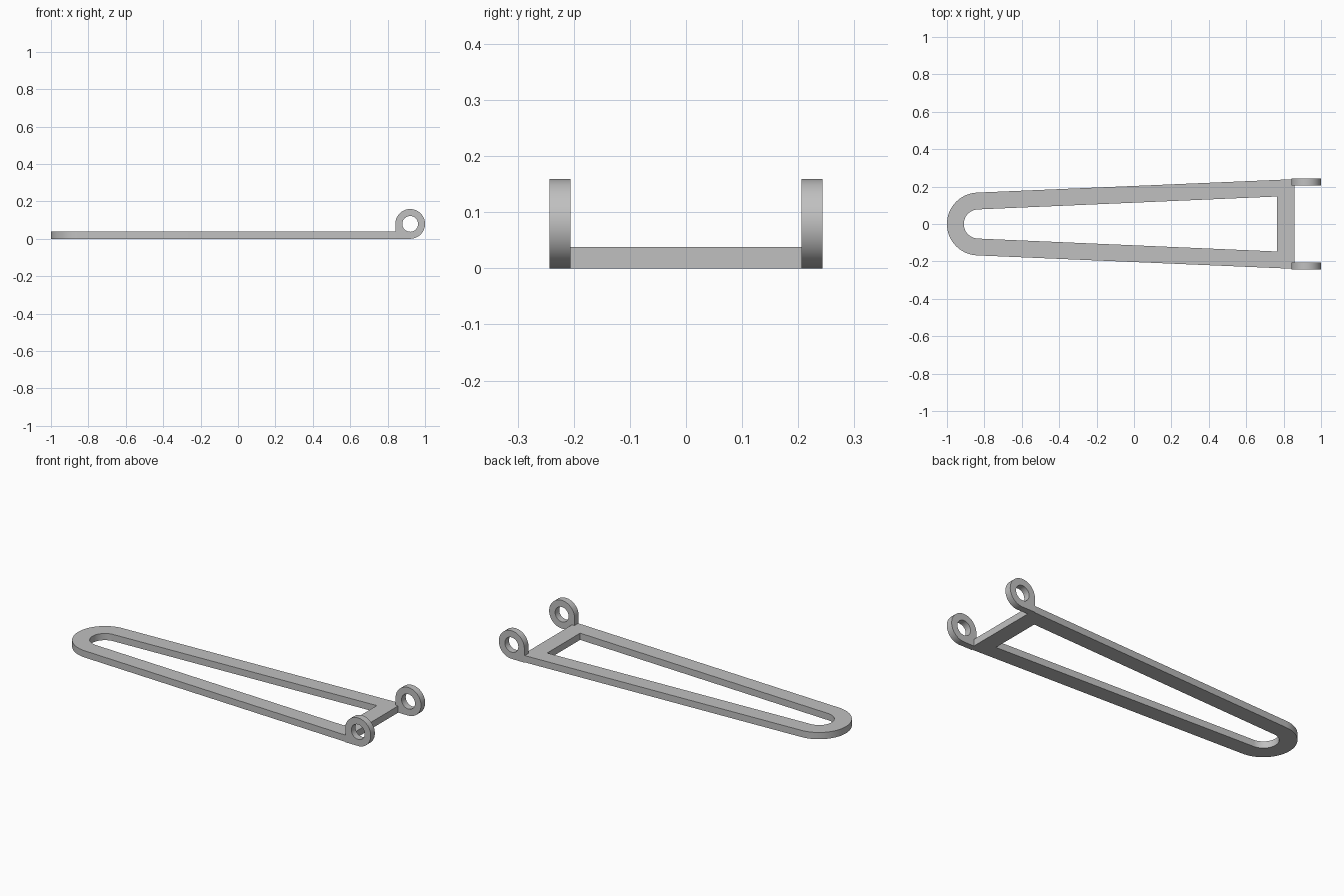
import bpy, bmesh
from math import sin, cos, radians
from mathutils import Matrix

cube = bpy.data.objects.get("Cube")
if cube:
    bpy.data.objects.remove(cube, do_unlink=True)

THICK = 0.038        # frame thickness
TAPER = 2.4          # side bar angle in degrees
EYE_R, HOLE_R = 0.0795, 0.042
EYE_X = 1 - EYE_R
EYE_Y, EYE_WIDTH = 0.2245, 0.037

grey = bpy.data.materials.new("plain grey")
grey.use_nodes = True
grey.diffuse_color = (0.53, 0.53, 0.53, 1)
grey.node_tree.nodes["Principled BSDF"].inputs["Base Color"].default_value = grey.diffuse_color


def arc(cx, cy, r, start, end, steps):
    angles = [radians(start + (end - start) * i / steps) for i in range(steps + 1)]
    return [(cx + r * cos(a), cy + r * sin(a)) for a in angles]


def extruded(name, loops, depth, matrix):
    """Solid from flat outlines; inner outlines become holes."""
    curve = bpy.data.curves.new(name, "CURVE")
    curve.dimensions = "2D"
    curve.fill_mode = "BOTH"
    curve.extrude = depth / 2
    for loop in loops:
        spline = curve.splines.new("POLY")
        spline.points.add(len(loop) - 1)
        spline.use_cyclic_u = True
        for point, (x, y) in zip(spline.points, loop):
            point.co = (x, y, 0, 1)
    temp = bpy.data.objects.new(name + " outline", curve)
    mesh = bpy.data.meshes.new_from_object(temp)
    bpy.data.objects.remove(temp)
    bpy.data.curves.remove(curve)
    # Weld caps to walls
    bm = bmesh.new()
    bm.from_mesh(mesh)
    bmesh.ops.remove_doubles(bm, verts=bm.verts, dist=1e-5)
    bmesh.ops.transform(bm, matrix=matrix, verts=bm.verts)
    bmesh.ops.recalc_face_normals(bm, faces=bm.faces)
    bm.to_mesh(mesh)
    bm.free()
    mesh.materials.clear()
    mesh.materials.append(grey)
    mesh.shade_smooth()
    mesh.set_sharp_from_angle(angle=radians(30))
    mesh.name = name
    obj = bpy.data.objects.new(name, mesh)
    bpy.context.collection.objects.link(obj)
    return obj


# Tapered frame with round end, long slot and narrow lip between the eyes
nose = (-0.832, 0)
bend = (90 + TAPER, 270 - TAPER, 40)
inner_y = EYE_Y - EYE_WIDTH / 2
outer = arc(*nose, 0.168, *bend) + [
    (0.841, -0.239), (0.841, -inner_y), (0.857, -inner_y),
    (0.857, inner_y), (0.841, inner_y), (0.841, 0.239)]
slot = arc(*nose, 0.078, *bend) + [(0.765, -0.147), (0.765, 0.147)]
extruded("frame", [outer, slot], THICK, Matrix.Translation((0, 0, THICK / 2)))

# Hinge eyes, round with a square foot corner joining the frame
eye = arc(EYE_X, EYE_R, EYE_R, -90, 180, 54) + [(EYE_X - EYE_R, 0)]
hole = arc(EYE_X, EYE_R, HOLE_R, 0, 352.5, 47)
for name, side in (("front_hinge_eye", -1), ("back_hinge_eye", 1)):
    place = Matrix.Translation((0, side * EYE_Y, 0)) @ Matrix.Rotation(radians(90), 4, "X")
    extruded(name, [eye, hole], EYE_WIDTH, place)
